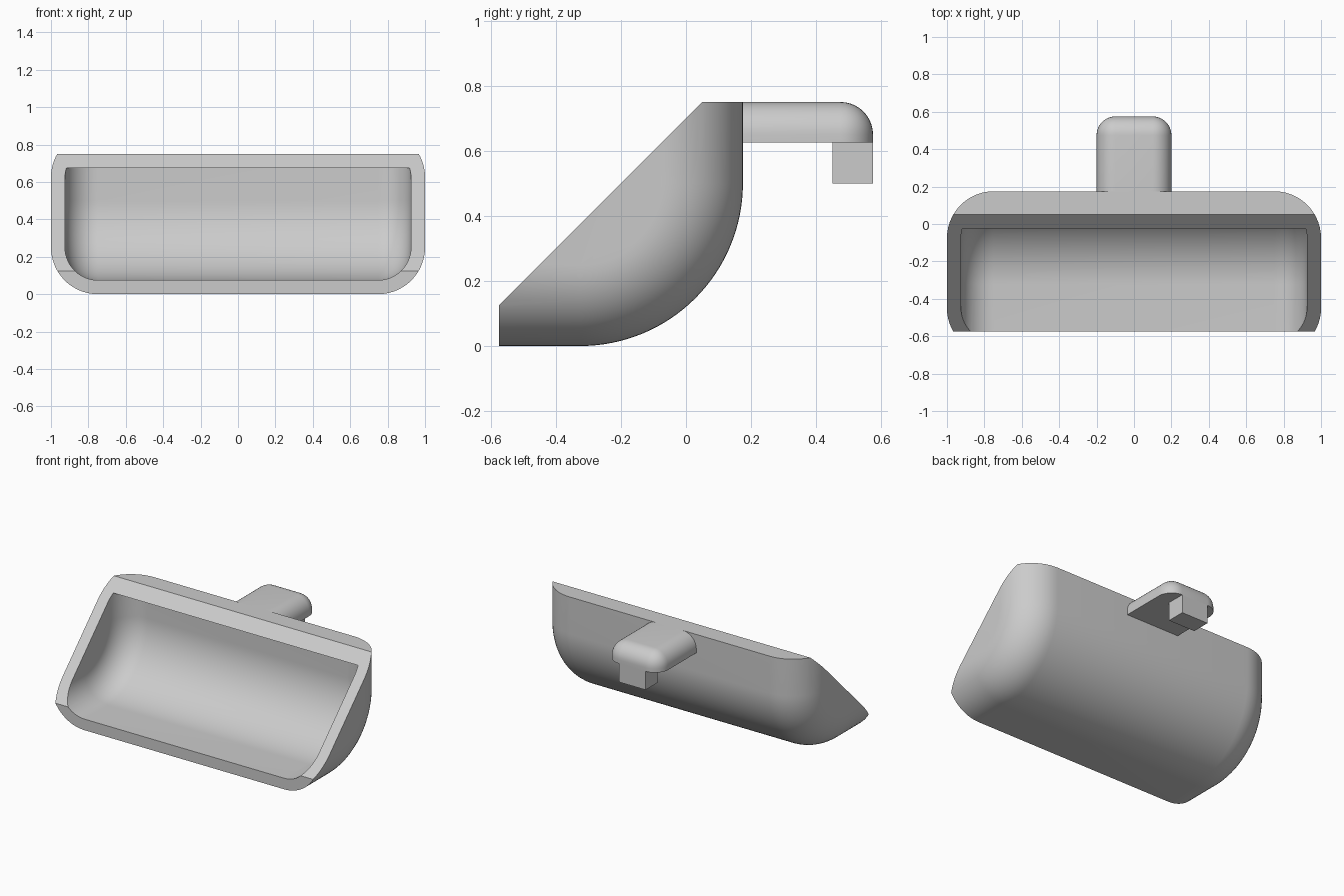
import bpy, bmesh
from math import sin, cos, pi
from mathutils import Vector

if "Cube" in bpy.data.objects:
    bpy.data.objects.remove(bpy.data.objects["Cube"], do_unlink=True)

WALL, FRONT, BACK, TOP = 0.075, -0.575, 0.175, 0.75

grey = bpy.data.materials.new("light grey plastic")
grey.use_nodes = True
colour = (0.6, 0.6, 0.6, 1)
grey.diffuse_color = colour
grey.node_tree.nodes["Principled BSDF"].inputs["Base Color"].default_value = colour


def make_object(name, bm):
    bmesh.ops.recalc_face_normals(bm, faces=bm.faces)
    mesh = bpy.data.meshes.new(name)
    bm.to_mesh(mesh)
    bm.free()
    mesh.materials.append(grey)
    ob = bpy.data.objects.new(name, mesh)
    bpy.context.collection.objects.link(ob)
    return ob


def activate(ob):
    bpy.ops.object.select_all(action='DESELECT')
    ob.select_set(True)
    bpy.context.view_layer.objects.active = ob


def section(bm, x, inset, top):
    # Flat floor, quarter-round back and upright wall
    steps = 32
    pts = [(-0.9, inset)]
    for i in range(steps + 1):
        a = i / steps * pi / 2
        r = 0.5 - inset
        pts.append((BACK - 0.5 + r * sin(a), 0.5 - r * cos(a)))
    pts += [(BACK - inset, top), (-0.9, top)]
    return [bm.verts.new((x, y, z)) for y, z in pts]


def scoop_solid(wall, top):
    # Loft with filleted ends; wall moves every surface inward
    bm = bmesh.new()
    r, steps = 0.25 - wall, 14
    ends = [(0.75 + r * sin(a), wall + r * (1 - cos(a)))
            for a in (i / steps * pi / 2 for i in range(steps + 1))]
    stations = [(-x, d) for x, d in reversed(ends)] + ends
    rings = [section(bm, x, d, top) for x, d in stations]
    n = len(rings[0])
    for a, b in zip(rings, rings[1:]):
        for i in range(n):
            j = (i + 1) % n
            bm.faces.new((a[i], a[j], b[j], b[i]))
    bm.faces.new(rings[0])
    bm.faces.new(rings[-1])
    return bm


def slice_off(bm, point, normal):
    geom = bm.verts[:] + bm.edges[:] + bm.faces[:]
    bmesh.ops.bisect_plane(bm, geom=geom, dist=1e-5, plane_co=point,
                           plane_no=normal, clear_outer=True)
    rim = [e for e in bm.edges if e.is_boundary]
    bmesh.ops.edgeloop_fill(bm, edges=rim)


# Scoop body: trimmed at the top, front lip and slanted mouth
bm = scoop_solid(0, 1)
slice_off(bm, Vector((0, 0, TOP)), Vector((0, 0, 1)))
slice_off(bm, Vector((0, FRONT, 0)), Vector((0, -1, 0)))
slice_off(bm, Vector((0, FRONT, 0.125)), Vector((0, -1, 1)).normalized())
body = make_object("scoop_body", bm)

# Hollow inside
cavity = make_object("cavity_cutter", scoop_solid(WALL, TOP - WALL))
cavity.hide_render = True
cut = body.modifiers.new("hollow", 'BOOLEAN')
cut.operation, cut.solver, cut.object = 'DIFFERENCE', 'EXACT', cavity
activate(body)
bpy.ops.object.modifier_apply(modifier=cut.name)
bpy.data.objects.remove(cavity, do_unlink=True)


def box(low, high):
    bm = bmesh.new()
    bmesh.ops.create_cube(bm, size=1)
    for v in bm.verts:
        v.co = [l + (c + 0.5) * (h - l) for l, h, c in zip(low, high, v.co)]
    return bm


# Rear arm: rounded on top and at its free end
bm = box((-0.2, BACK, 0.625), (0.2, 0.575, TOP))
round_edges = []
for e in bm.edges:
    mid = (e.verts[0].co + e.verts[1].co) / 2
    upright = abs(e.verts[0].co.z - e.verts[1].co.z) > 0.01
    if (mid.z > 0.74 and mid.y > BACK + 0.01) or (upright and mid.y > 0.5):
        round_edges.append(e)
bmesh.ops.bevel(bm, geom=round_edges, offset=0.1, offset_type='OFFSET',
                segments=10, profile=0.5, affect='EDGES')
arm = make_object("hook_arm", bm)

# Square tab hanging under the arm
make_object("hook_tab", box((-0.1, 0.45, 0.5), (0.1, 0.575, 0.625)))

for ob in (body, arm):
    activate(ob)
    bpy.ops.object.shade_smooth_by_angle(angle=pi / 6)
